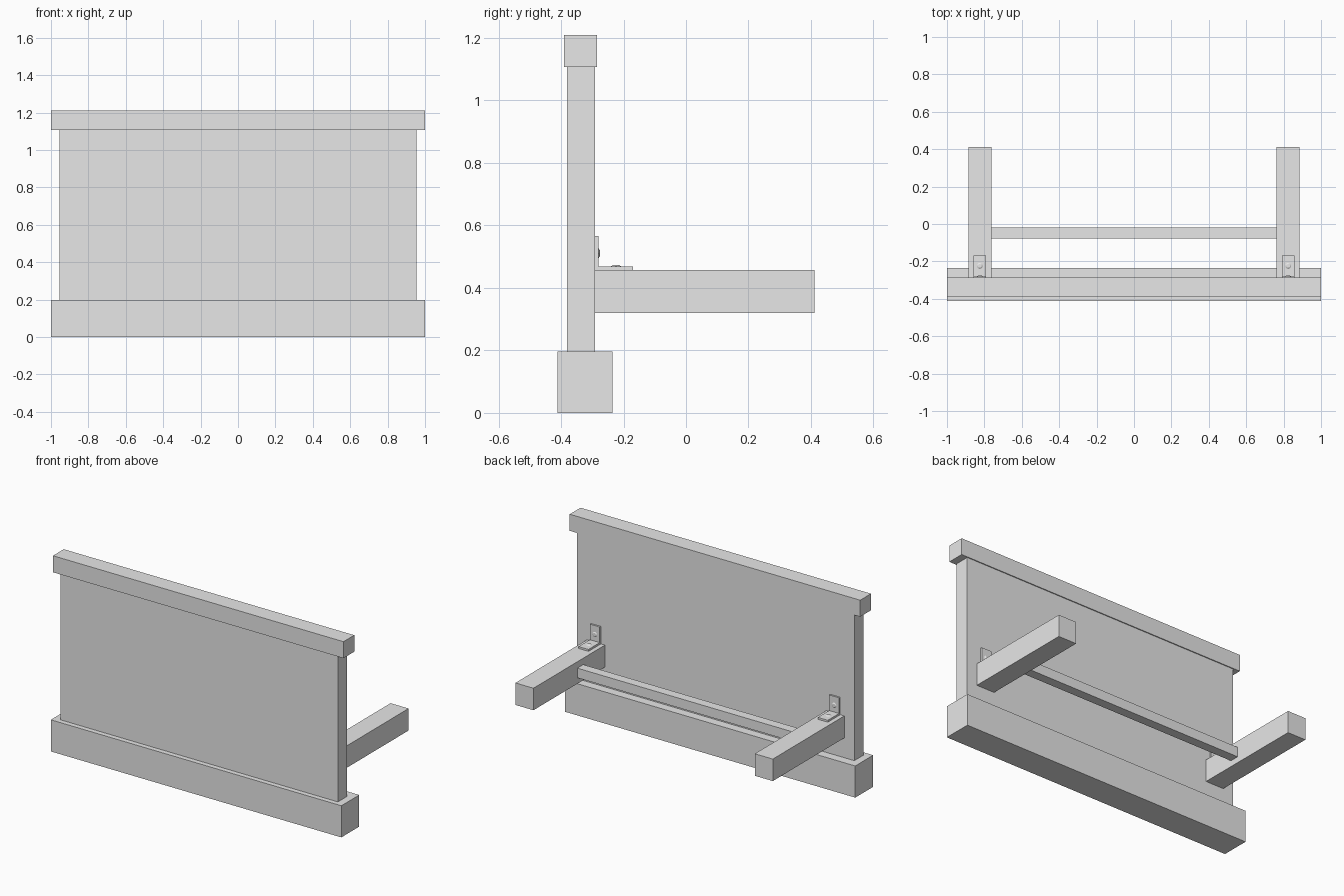
import bpy
from math import pi

cube = bpy.data.objects.get("Cube")
if cube:
    bpy.data.objects.remove(cube)

grey = bpy.data.materials.new("plain grey")
grey.use_nodes = True
colour = (0.8, 0.8, 0.8, 1)
grey.diffuse_color = colour
grey.node_tree.nodes["Principled BSDF"].inputs["Base Color"].default_value = colour


def box(name, x, y, z):
    """Box spanning the given (low, high) ranges."""
    spans = (x, y, z)
    bpy.ops.mesh.primitive_cube_add(size=1, location=[(a + b) / 2 for a, b in spans])
    obj = bpy.context.object
    obj.name = name
    obj.scale = [b - a for a, b in spans]
    bpy.ops.object.transform_apply(location=False, rotation=False, scale=True)
    obj.data.materials.append(grey)
    return obj


def screw(name, location, tilt):
    """Low domed screw head, facing up or tilted to face backward."""
    bpy.ops.mesh.primitive_cone_add(vertices=16, radius1=0.016, radius2=0.01,
                                    depth=0.004, location=location, rotation=(tilt, 0, 0))
    obj = bpy.context.object
    obj.name = name
    obj.data.materials.append(grey)
    bpy.ops.object.shade_smooth_by_angle()


# Upright board with its base and top rail
box("base", (-1, 1), (-0.412, -0.236), (0, 0.197))
box("panel", (-0.955, 0.955), (-0.381, -0.291), (0.197, 1.107))
box("top_rail", (-1, 1), (-0.391, -0.285), (1.107, 1.21))

# Bar joining the two arms
box("cross_bar", (-0.763, 0.763), (-0.078, -0.02), (0.357, 0.417))

# Arms and their angle brackets
for side, s in (("left", 1), ("right", -1)):
    def across(a, b):
        return tuple(sorted((s * a, s * b)))

    box(side + "_arm", across(0.762, 0.886), (-0.291, 0.412), (0.32, 0.457))
    box(side + "_bracket_foot", across(0.79, 0.858), (-0.291, -0.169), (0.457, 0.469))
    box(side + "_bracket_upright", across(0.79, 0.858), (-0.291, -0.28), (0.469, 0.566))
    screw(side + "_foot_screw", (s * 0.824, -0.224, 0.471), 0)
    screw(side + "_upright_screw", (s * 0.824, -0.278, 0.511), -pi / 2)
